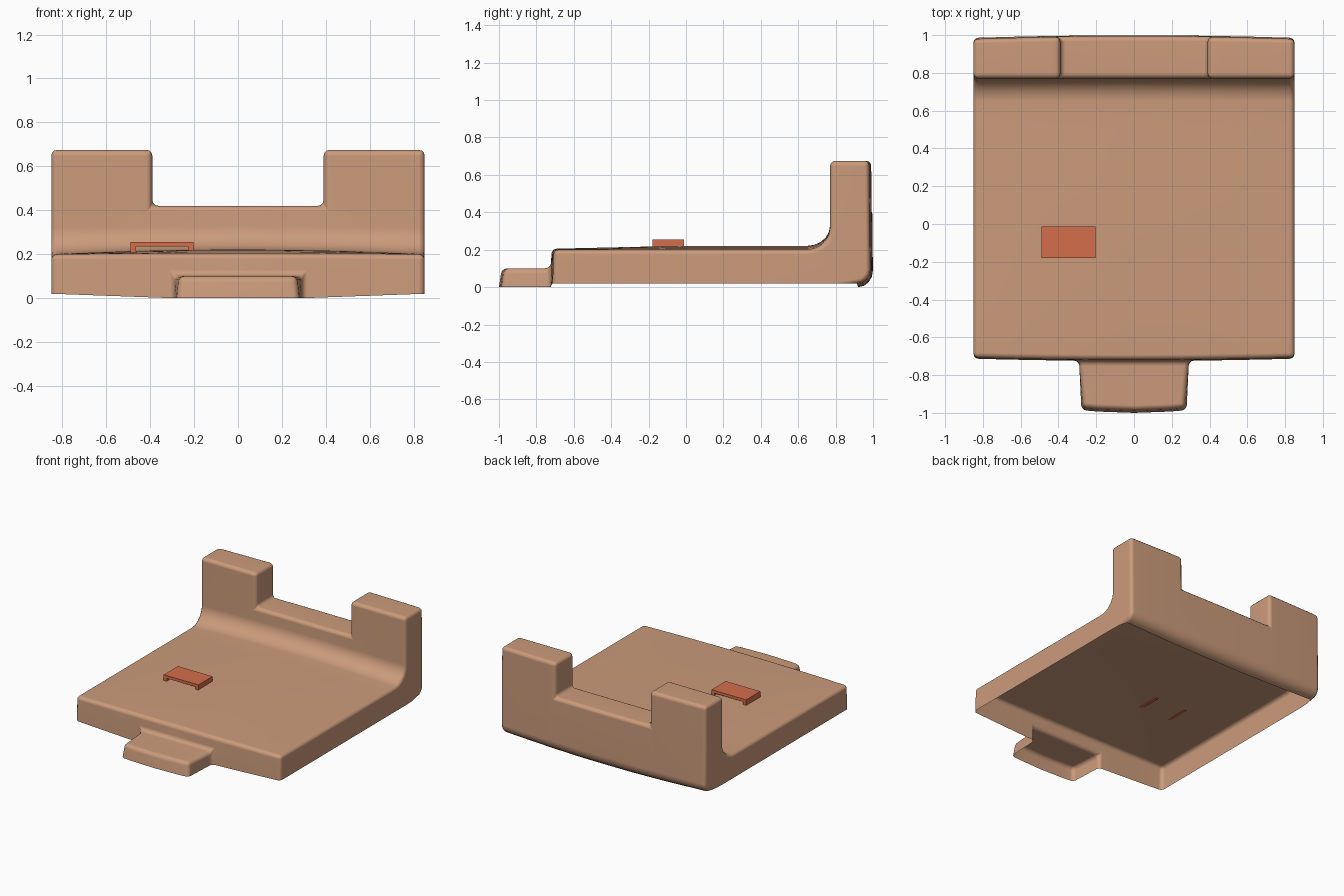
import bpy, bmesh
from mathutils import Vector

if "Cube" in bpy.data.objects:
    bpy.data.objects.remove(bpy.data.objects["Cube"])


def material(name, rgb):
    m = bpy.data.materials.new(name)
    m.diffuse_color = (*rgb, 1)
    m.use_nodes = True
    m.node_tree.nodes["Principled BSDF"].inputs["Base Color"].default_value = m.diffuse_color
    return m


def add_object(name, bm, mat):
    me = bpy.data.meshes.new(name)
    bm.to_mesh(me)
    bm.free()
    me.materials.append(mat)
    ob = bpy.data.objects.new(name, me)
    bpy.context.collection.objects.link(ob)
    return ob


def clamp(v):
    return max(0.0, min(1.0, v))


tan = material("tan", (0.60, 0.33, 0.20))
rust = material("rust", (0.66, 0.155, 0.07))

# ---- Tray shell: blocky outline from filled cells of an uneven grid ----
xs = [-.85, -.39, -.29, .29, .39, .85]
ys = [-1, -.725, .77, 1]
zs = [0, .1, .2, .42, .675]


def filled(i, j, k):
    if not (0 <= i < 5 and 0 <= j < 3 and 0 <= k < 4):
        return False
    if j == 0:                       # front tab
        return i == 2 and k == 0
    if j == 1:                       # flat plate
        return k < 2
    return k < 3 or i in (0, 4)      # back wall with two posts


bm = bmesh.new()
grid = {}


def vert(c):
    if c not in grid:
        grid[c] = bm.verts.new((xs[c[0]], ys[c[1]], zs[c[2]]))
    return grid[c]


for i in range(5):
    for j in range(3):
        for k in range(4):
            if not filled(i, j, k):
                continue
            for axis in range(3):
                for side in (0, 1):
                    n = [i, j, k]
                    n[axis] += 2 * side - 1
                    if filled(*n):
                        continue
                    quad = []
                    for a, b in ((0, 0), (1, 0), (1, 1), (0, 1)):
                        c = [i, j, k]
                        c[axis] += side
                        c[(axis + 1) % 3] += a
                        c[(axis + 2) % 3] += b
                        quad.append(vert(tuple(c)))
                    bm.faces.new(quad)
bmesh.ops.recalc_face_normals(bm, faces=bm.faces[:])
bmesh.ops.dissolve_limit(bm, angle_limit=0.01, verts=bm.verts[:], edges=bm.edges[:])


def bevel(edges, width, segments):
    bmesh.ops.bevel(bm, geom=edges, offset=width, offset_type='OFFSET', segments=segments,
                    profile=0.5, affect='EDGES', clamp_overlap=False)


def edges_along(y, z):
    return [e for e in bm.edges
            if all(abs(v.co.y - y) < 1e-4 and abs(v.co.z - z) < 1e-4 for v in e.verts)]


# Large fillet inside the back wall, round lower back edge, then small edge rounding
bevel(edges_along(.77, .2), .12, 5)
bevel(edges_along(1, 0), .08, 4)
bevel([e for e in bm.edges if len(e.link_faces) == 2 and e.calc_face_angle() > .7
       and not all(v.co.z < 1e-4 for v in e.verts)], .027, 3)

# Open underside
bmesh.ops.delete(bm, geom=[f for f in bm.faces if all(v.co.z < 1e-4 for v in f.verts)],
                 context='FACES')

# Extra cuts so the shell can bow gently
cuts = [((x, 0, 0), (1, 0, 0)) for x in (-.65, -.45, -.2, 0, .2, .45, .65)]
cuts += [((0, y, 0), (0, 1, 0)) for y in (-.4, -.1, .2, .5)]
for co, no in cuts:
    bmesh.ops.bisect_plane(bm, geom=bm.verts[:] + bm.edges[:] + bm.faces[:], dist=1e-5,
                           plane_co=Vector(co), plane_no=Vector(no))

# Crown the plate, bow front and back, lift the side rims and taper the tab
for v in bm.verts:
    x, y, z = v.co
    q = (x / .85) ** 2
    crown = .005 + .016 * clamp((y + .72) / .7)
    near_top = clamp(z / .2) if z < .2 else clamp(1 - (z - .2) / .2)
    if y > -.76:
        v.co.z += crown * (1 - q) * near_top * clamp((y + .76) / .04)
    v.co.z += .02 * clamp((abs(x) - .3) / .55) * clamp(1 - z / .2)
    if y > .85:
        v.co.y -= (.014 * q + .01 * z) * clamp((y - .85) / .15)
    elif y < -.74:
        t = clamp((-y - .74) / .26)
        v.co.x *= (1 - .04 * t) * (1 - .4 * z * t)
        v.co.y += (.015 * (x / .29) ** 2 + .15 * z) * t
    elif y < -.6:
        v.co.y += .012 * q + .03 * z
shell = add_object("tray_shell", bm, tan)
for p in shell.data.polygons:
    p.use_smooth = True
wn = shell.modifiers.new("even_shading", 'WEIGHTED_NORMAL')
wn.keep_sharp = True

# ---- Small bridge bracket standing on the plate ----
bm = bmesh.new()
outline = [(-.49, .211), (-.49, .255), (-.203, .255), (-.203, .211),
           (-.228, .211), (-.228, .234), (-.465, .234), (-.465, .211)]
face = bm.faces.new([bm.verts.new((x, -.18, z)) for x, z in outline])
ext = bmesh.ops.extrude_face_region(bm, geom=[face], use_keep_orig=True)
for g in ext["geom"]:
    if isinstance(g, bmesh.types.BMVert):
        g.co.y = -.012
bmesh.ops.recalc_face_normals(bm, faces=bm.faces[:])
add_object("bridge_bracket", bm, rust)
